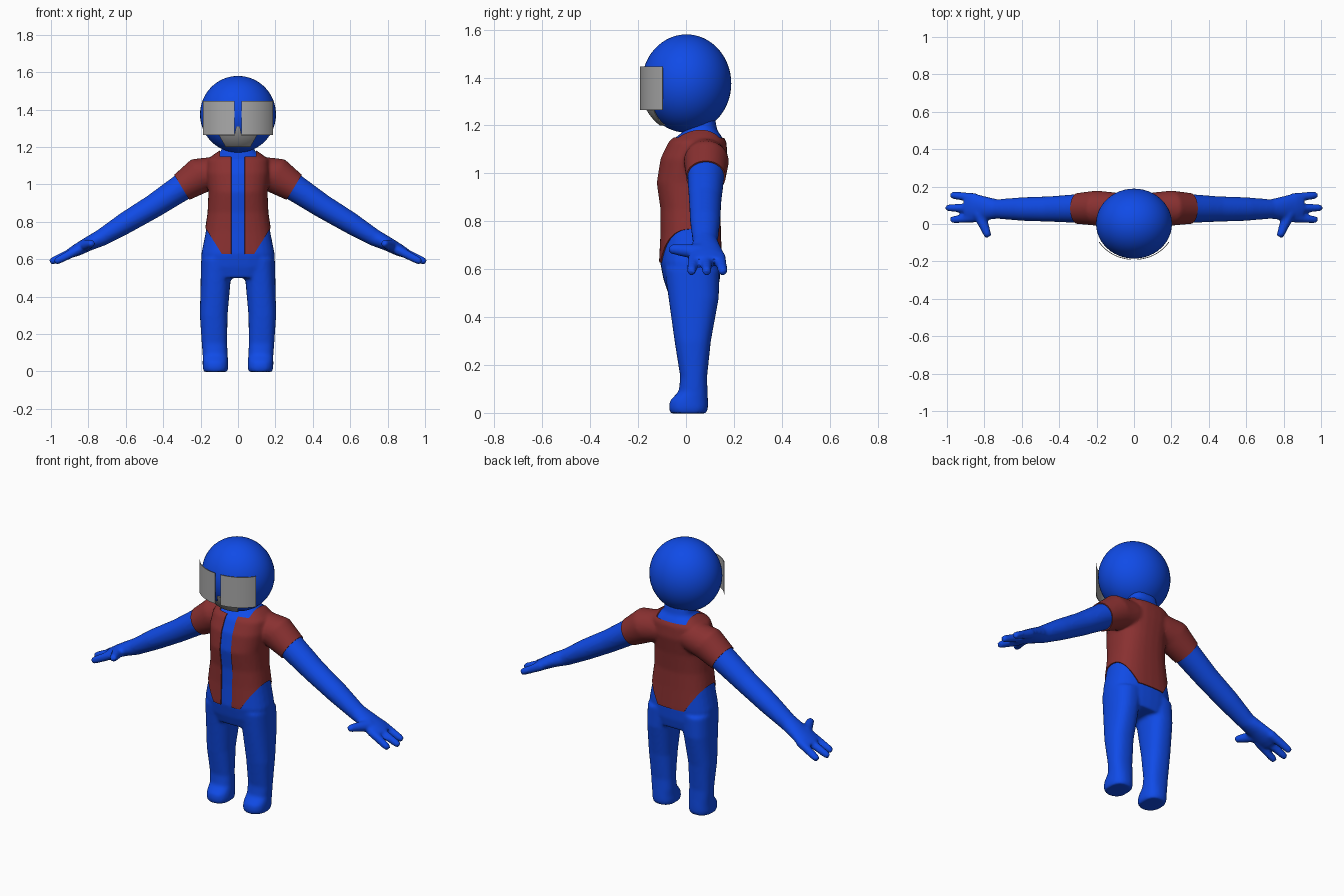
import bpy, bmesh, math
from mathutils import Vector

if "Cube" in bpy.data.objects:
    bpy.data.objects.remove(bpy.data.objects["Cube"])


def material(name, rgb):
    m = bpy.data.materials.new(name)
    m.use_nodes = True
    m.diffuse_color = (*rgb, 1)
    m.node_tree.nodes["Principled BSDF"].inputs["Base Color"].default_value = (*rgb, 1)
    return m


BLUE = material("suit blue", (0.005, 0.07, 0.8))
RED = material("jacket red", (0.25, 0.03, 0.03))
GREY = material("visor grey", (0.4, 0.4, 0.4))


def add_object(name, bm, mat):
    mesh = bpy.data.meshes.new(name)
    bm.to_mesh(mesh)
    bm.free()
    mesh.materials.append(mat)
    obj = bpy.data.objects.new(name, mesh)
    bpy.context.collection.objects.link(obj)
    return obj


def finish(obj):
    """Apply the modifiers and smooth the shading, keeping sharp rims."""
    bpy.context.view_layer.update()
    graph = bpy.context.evaluated_depsgraph_get()
    mesh = bpy.data.meshes.new_from_object(obj.evaluated_get(graph))
    obj.modifiers.clear()
    obj.data = mesh
    bpy.ops.object.select_all(action="DESELECT")
    obj.select_set(True)
    bpy.context.view_layer.objects.active = obj
    bpy.ops.object.shade_smooth_by_angle(angle=math.radians(45))


def loft(bm, rings, power=2.0, sides=28):
    """Closed tube through rings of (centre, half axis, half axis)."""
    def bend(v):
        return math.copysign(abs(v) ** (2 / power), v)
    loops = []
    for centre, a, b in rings:
        angles = [2 * math.pi * i / sides for i in range(sides)]
        loops.append([bm.verts.new(Vector(centre) + Vector(a) * bend(math.cos(t))
                                   + Vector(b) * bend(math.sin(t))) for t in angles])
    for low, high in zip(loops, loops[1:]):
        for i in range(sides):
            j = (i + 1) % sides
            bm.faces.new((low[i], low[j], high[j], high[i]))
    bm.faces.new(loops[0][::-1])
    bm.faces.new(loops[-1])


def finger(bm, start, end, r0, r1):
    start, end = Vector(start), Vector(end)
    d = (end - start).normalized()
    a = d.cross(Vector((0, 0, 1))).normalized()
    b = a.cross(d)
    steps = ((0, r0), (0.5, (r0 + r1) / 2), (0.9, r1), (1, r1 * 0.7))
    loft(bm, [(start.lerp(end, t), a * r, b * r) for t, r in steps], sides=16)


bm = bmesh.new()

# Torso and neck: height, half width, front, back
torso = [(0.50, 0.17, -0.075, 0.13), (0.56, 0.196, -0.095, 0.142),
         (0.63, 0.196, -0.108, 0.145), (0.75, 0.172, -0.102, 0.14),
         (0.85, 0.157, -0.102, 0.138), (0.96, 0.152, -0.118, 0.15),
         (1.06, 0.165, -0.102, 0.168), (1.13, 0.16, -0.068, 0.163),
         (1.16, 0.12, -0.03, 0.145), (1.18, 0.088, -0.005, 0.13),
         (1.24, 0.08, 0.0, 0.12)]
loft(bm, [((0, (f + k) / 2, z), (w, 0, 0), (0, (k - f) / 2, 0))
          for z, w, f, k in torso], power=2.5)

# Leg: height, x, half width, y, half depth
leg = [(0.60, 0.105, 0.092, 0.025, 0.115), (0.48, 0.12, 0.08, 0.032, 0.105),
       (0.30, 0.130, 0.074, 0.028, 0.076), (0.15, 0.126, 0.068, 0.032, 0.056),
       (0.09, 0.122, 0.067, 0.030, 0.060), (0.05, 0.121, 0.068, 0.012, 0.080),
       (0.02, 0.120, 0.069, 0.010, 0.082), (-0.002, 0.120, 0.063, 0.010, 0.075)]

# Arm and palm: x, z, y, half depth, half thickness
arm = [(0.08, 1.07, 0.08, 0.08, 0.085), (0.20, 1.05, 0.085, 0.088, 0.092),
       (0.30, 0.985, 0.083, 0.077, 0.073), (0.45, 0.885, 0.080, 0.068, 0.064),
       (0.60, 0.795, 0.080, 0.063, 0.058), (0.73, 0.715, 0.080, 0.052, 0.046),
       (0.80, 0.682, 0.085, 0.064, 0.038), (0.86, 0.650, 0.088, 0.078, 0.033),
       (0.90, 0.630, 0.088, 0.070, 0.026)]
slope = math.radians(31)
across = (math.sin(slope), math.cos(slope))

for s in (1, -1):
    loft(bm, [((s * x, y, z), (w, 0, 0), (0, d, 0)) for z, x, w, y, d in leg], power=2.4)
    loft(bm, [((s * x, y, z), (0, d, 0), (s * t * across[0], 0, t * across[1]))
              for x, z, y, d, t in arm])
    for y0, y1, tip in ((0.14, 0.155, 0.98), (0.085, 0.087, 1.005), (0.035, 0.022, 0.98)):
        finger(bm, (s * 0.85, y0, 0.652), (s * tip, y1, 0.585), 0.026, 0.02)
    finger(bm, (s * 0.83, 0.06, 0.67), (s * 0.778, -0.07, 0.685), 0.034, 0.021)

# Blend the parts into one continuous body
bmesh.ops.recalc_face_normals(bm, faces=bm.faces)
body = add_object("body", bm, BLUE)
remesh = body.modifiers.new("blend", "REMESH")
remesh.mode = "VOXEL"
remesh.voxel_size = 0.009
smooth = body.modifiers.new("soften", "SMOOTH")
smooth.factor = 0.5
smooth.iterations = 6
finish(body)
body.data.materials.clear()
body.data.materials.append(BLUE)

# Open short-sleeved jacket, cut from the body surface and thickened
HEM, COLLAR, GAP, NECK = 0.628, 1.145, 0.036, 0.095
bm = bmesh.new()
bm.from_mesh(body.data)
cuff = Vector((0.30, 0, 0.985))
outward = Vector((math.cos(slope), 0, -math.sin(slope)))
cuts = [((0, 0, HEM), (0, 0, 1)), ((0, 0, COLLAR), (0, 0, 1))]
for s in (1, -1):
    cuts += [((s * GAP, 0, 0), (1, 0, 0)), ((s * NECK, 0, 0), (1, 0, 0)),
             ((s * cuff.x, 0, cuff.z), (s * outward.x, 0, outward.z))]
for point, normal in cuts:
    bmesh.ops.bisect_plane(bm, geom=bm.verts[:] + bm.edges[:] + bm.faces[:],
                           plane_co=point, plane_no=normal)


def in_jacket(p):
    side = Vector((abs(p.x), 0, p.z))
    return (p.z > HEM and (side - cuff).dot(outward) < 0
            and (p.z < COLLAR or side.x > NECK)
            and (side.x > GAP or p.y > 0.04))


bmesh.ops.delete(bm, geom=[f for f in bm.faces if not in_jacket(f.calc_center_median())],
                 context="FACES")
jacket = add_object("jacket", bm, RED)
solid = jacket.modifiers.new("cloth", "SOLIDIFY")
solid.thickness = 0.006
solid.offset = 1
finish(jacket)

# Head
HEAD = Vector((0, 0.002, 1.375))
SIZE = Vector((0.203, 0.187, 0.205))
bm = bmesh.new()
bmesh.ops.create_uvsphere(bm, u_segments=48, v_segments=32, radius=1)
for v in bm.verts:
    v.co = HEAD + v.co * SIZE
finish(add_object("head", bm, BLUE))


def lens_surface(x, z):
    return -0.188 * math.sqrt(1 - (x / 0.214) ** 2)


def face_surface(x, z):
    r = SIZE * 1.02
    return HEAD.y - r.y * math.sqrt(1 - (x / r.x) ** 2 - ((z - HEAD.z) / r.z) ** 2)


def plate(name, surface, bottom, top, n=16):
    """Thin curved plate; bottom and top are (x start, x end, z)."""
    bm = bmesh.new()
    low, high = Vector(bottom), Vector(top)
    grid = []
    for j in range(n + 1):
        x0, x1, z = low.lerp(high, j / n)
        xs = [x0 + (x1 - x0) * i / n for i in range(n + 1)]
        grid.append([bm.verts.new((x, surface(x, z), z)) for x in xs])
    for a, b in zip(grid, grid[1:]):
        for i in range(n):
            bm.faces.new((a[i], a[i + 1], b[i + 1], b[i]))
    bmesh.ops.recalc_face_normals(bm, faces=bm.faces)
    if sum(f.normal.y for f in bm.faces) > 0:
        bmesh.ops.reverse_faces(bm, faces=bm.faces)
    obj = add_object(name, bm, GREY)
    solid = obj.modifiers.new("thickness", "SOLIDIFY")
    solid.thickness = 0.004
    solid.offset = 1
    finish(obj)


# Visor halves, nose piece and chin guard
plate("left_visor", lens_surface, (0.018, 0.184, 1.265), (0.018, 0.184, 1.447))
plate("right_visor", lens_surface, (-0.184, -0.018, 1.265), (-0.184, -0.018, 1.447))
plate("nose_piece", face_surface, (-0.02, 0.02, 1.26), (-0.01, 0.01, 1.31))
plate("chin_guard", face_surface, (-0.065, 0.065, 1.203), (-0.1, 0.1, 1.265))
